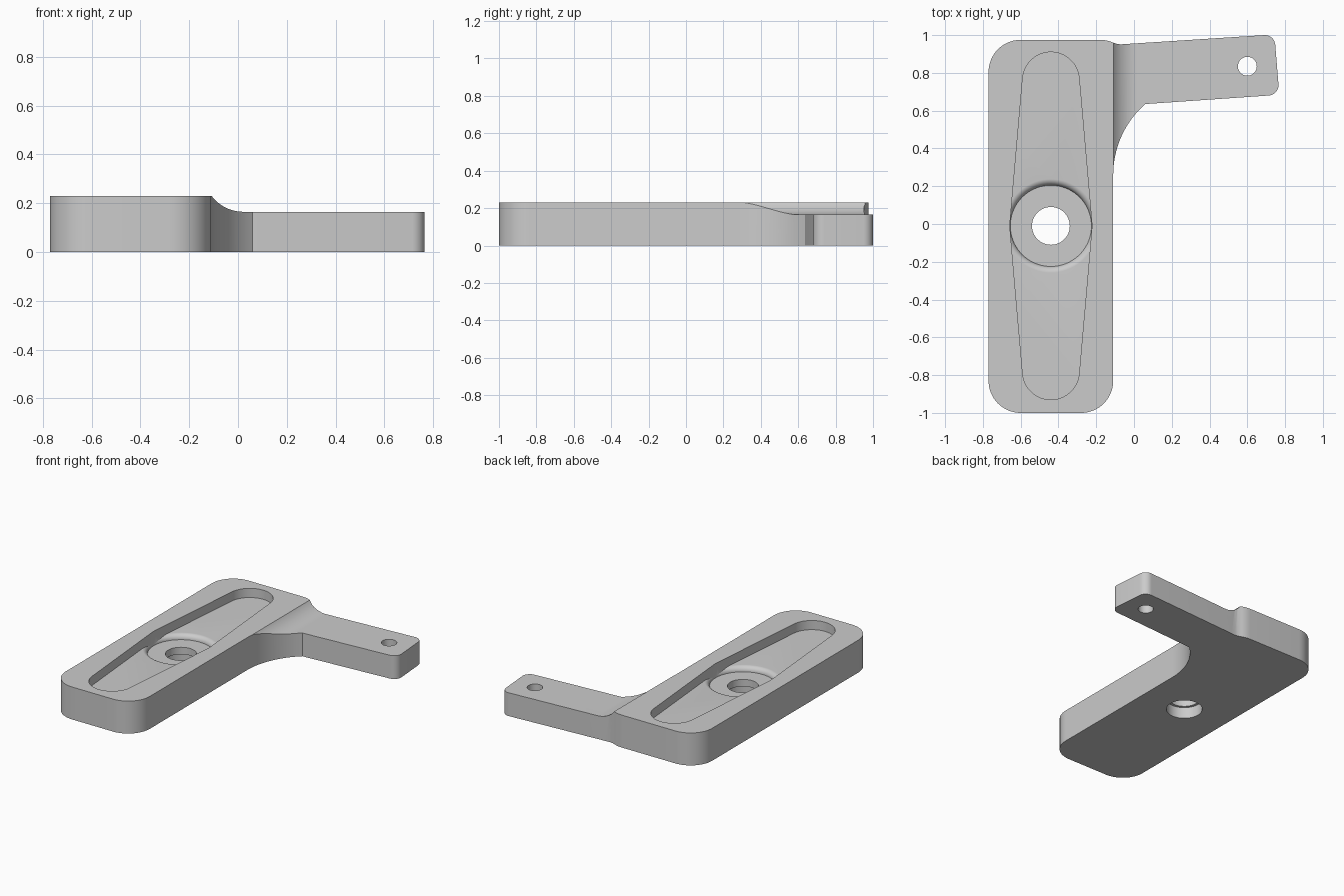
import bpy, bmesh
from math import sin, cos, radians, asin, degrees, pi

cube = bpy.data.objects.get("Cube")
if cube:
    bpy.data.objects.remove(cube, do_unlink=True)

TOP, ARM_TOP, DISH = 0.23, 0.165, 0.13
HUB = (-0.44, -0.01)


def arc(cx, cy, r, a0, a1, n=16):
    angles = [radians(a0 + (a1 - a0) * i / n) for i in range(n + 1)]
    return [(cx + r * cos(a), cy + r * sin(a)) for a in angles]


def finish(name, bm):
    bmesh.ops.recalc_face_normals(bm, faces=bm.faces)
    mesh = bpy.data.meshes.new(name)
    bm.to_mesh(mesh)
    bm.free()
    ob = bpy.data.objects.new(name, mesh)
    bpy.context.collection.objects.link(ob)
    return ob


def loft(name, rings):
    """Skin a stack of equal rings and cap both ends."""
    bm = bmesh.new()
    loops = [[bm.verts.new(p) for p in ring] for ring in rings]
    n = len(loops[0])
    for a, b in zip(loops, loops[1:]):
        for i in range(n):
            j = (i + 1) % n
            bm.faces.new((a[i], a[j], b[j], b[i]))
    bm.faces.new(loops[0][::-1])
    bm.faces.new(loops[-1])
    return finish(name, bm)


def prism(name, outline, z0, z1):
    return loft(name, [[(x, y, z) for x, y in outline] for z in (z0, z1)])


def lathe(name, centre, profile, n=72):
    x, y = centre
    return loft(name, [[(x + r * cos(2 * pi * i / n), y + r * sin(2 * pi * i / n), z)
                        for i in range(n)] for r, z in profile])


def cut(target, *cutters):
    """Subtract the cutters, then remove them."""
    for c in cutters:
        c.hide_render = True
        mod = target.modifiers.new(c.name, 'BOOLEAN')
        mod.operation, mod.solver, mod.object = 'DIFFERENCE', 'EXACT', c
    bpy.context.view_layer.update()
    dg = bpy.context.evaluated_depsgraph_get()
    mesh = bpy.data.meshes.new_from_object(target.evaluated_get(dg))
    target.modifiers.clear()
    target.data = mesh
    for c in cutters:
        bpy.data.objects.remove(c, do_unlink=True)


# Plate and side arm share one outline
outline = (arc(-0.60, -0.83, 0.17, 180, 270) + arc(-0.28, -0.83, 0.17, 270, 360)
           + arc(0.39, 0.26, 0.5, 180, 131.4, 20)
           + arc(0.71, 0.735, 0.055, -86, 4, 10) + arc(0.693, 0.945, 0.055, 4, 94, 10)
           + [(-0.04, 0.953), (-0.07, 0.951), (-0.09, 0.953)]
           + arc(-0.18, 0.805, 0.17, 66, 90, 6) + arc(-0.60, 0.805, 0.17, 90, 180))
bracket = prism("bracket", outline, 0, TOP)

# Step down to the arm, blended with a concave fillet
R = 0.1625
step = arc(0.022, ARM_TOP + R, R, 200, 270, 20) + [(1, ARM_TOP), (1, 0.4), (-0.13, 0.4)]
arm_step = loft("arm_step", [[(x, y, z) for x, z in step] for y in (0.2, 1.2)])

# Tapered pocket: tangent hull around the hub circle and two end circles
hub_r, end_r, reach = 0.217, 0.15, 0.77
phi = degrees(asin((hub_r - end_r) / reach))
x, y = HUB
pocket_line = (arc(x, y, hub_r, -phi, phi, 4) + arc(x, y + reach, end_r, phi, 180 - phi, 32)
               + arc(x, y, hub_r, 180 - phi, 180 + phi, 4)
               + arc(x, y - reach, end_r, 180 + phi, 360 - phi, 32))
pocket = prism("pocket", pocket_line, DISH, 0.4)

# Pocket floor with a round-edged dish at the hub
floor = prism("pocket_floor", [(-1, -1.2), (0.2, -1.2), (0.2, 1.2), (-1, 1.2)], 0.1, ARM_TOP)
lip = arc(0.25, DISH, 0.0352, 180, 90, 8)
cut(floor, lathe("dish", HUB, [(lip[0][0], 0.05)] + lip + [(0.25, 0.3)]))
cut(pocket, floor)

# Stepped hub hole and plain arm hole
hub_hole = lathe("hub_hole", HUB, [(0.118, -0.1), (0.118, 0.08), (0.1, 0.08), (0.1, 0.4)])
arm_hole = lathe("arm_hole", (0.6, 0.835), [(0.05, -0.1), (0.05, 0.4)], 40)
cut(bracket, arm_step, pocket, hub_hole, arm_hole)

# Plain grey finish
mat = bpy.data.materials.new("light_grey")
mat.use_nodes = True
grey = (0.6, 0.6, 0.6, 1)
mat.diffuse_color = grey
mat.node_tree.nodes["Principled BSDF"].inputs["Base Color"].default_value = grey
bracket.data.materials.clear()
bracket.data.materials.append(mat)
for poly in bracket.data.polygons:
    poly.material_index = 0

bpy.ops.object.select_all(action='DESELECT')
bracket.select_set(True)
bpy.context.view_layer.objects.active = bracket
bpy.ops.object.shade_smooth_by_angle(angle=radians(25))
